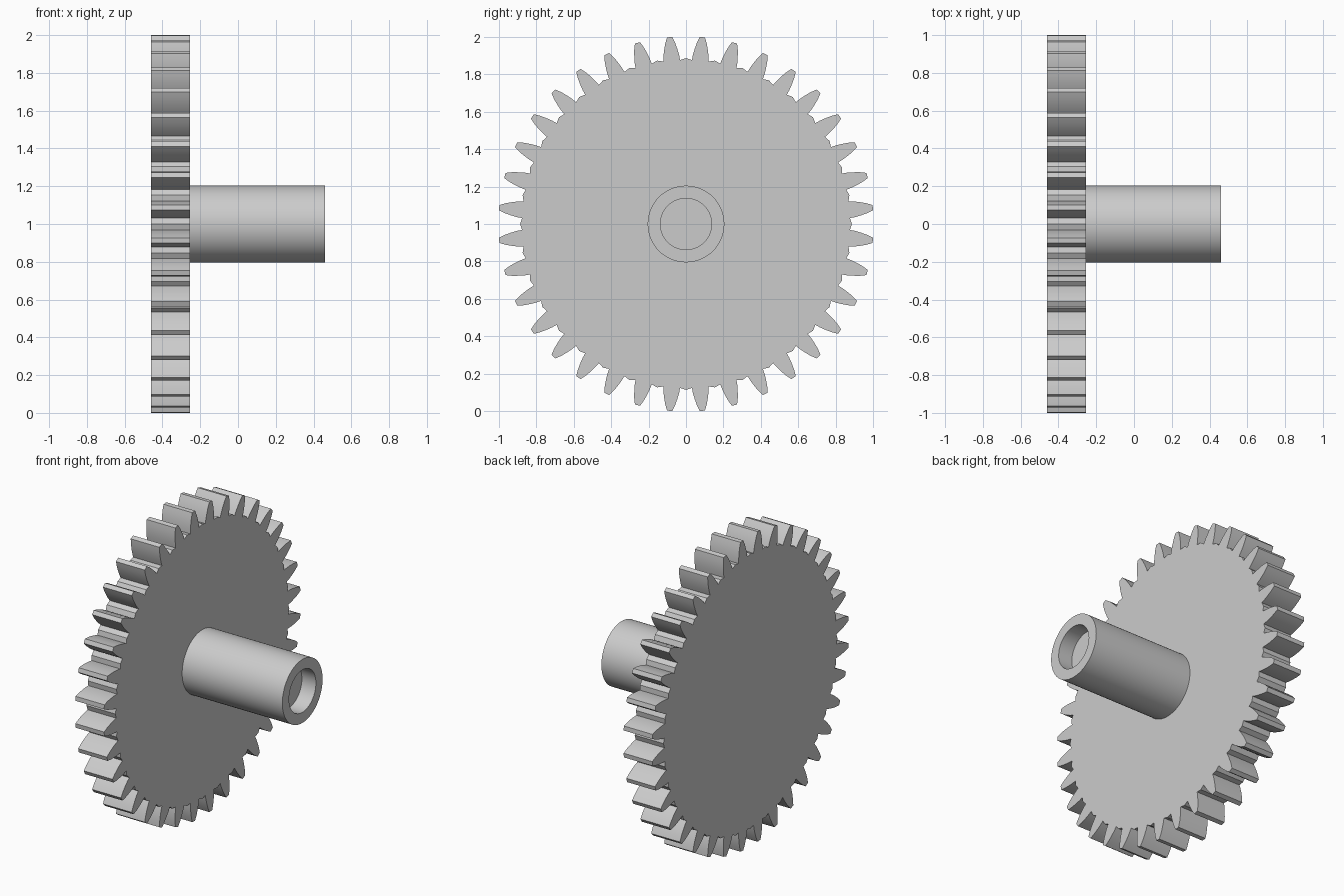
import bpy, bmesh, math

if "Cube" in bpy.data.objects:
    bpy.data.objects.remove(bpy.data.objects["Cube"])

TEETH = 36
BACK, FACE, END = -0.46, -0.255, 0.46
CENTRE_Z = 1.0

grey = bpy.data.materials.new("plain grey")
grey.use_nodes = True
colour = (0.6, 0.6, 0.6, 1)
grey.diffuse_color = colour
grey.node_tree.nodes["Principled BSDF"].inputs["Base Color"].default_value = colour


def ring_point(x, r, a):
    return (x, r * math.sin(a), CENTRE_Z + r * math.cos(a))


def finish(bm, name):
    bmesh.ops.recalc_face_normals(bm, faces=bm.faces)
    mesh = bpy.data.meshes.new(name)
    bm.to_mesh(mesh)
    bm.free()
    mesh.materials.append(grey)
    obj = bpy.data.objects.new(name, mesh)
    bpy.context.collection.objects.link(obj)
    bpy.ops.object.select_all(action='DESELECT')
    obj.select_set(True)
    bpy.context.view_layer.objects.active = obj
    bpy.ops.object.shade_smooth_by_angle(angle=math.radians(25))
    return obj


# Toothed wheel: half a tooth flank (radius, half width), mirrored and repeated
flank = [(0.877, 0.045), (0.905, 0.042), (0.935, 0.036), (0.97, 0.027), (1.0026, 0.014)]
tooth = [(r, -w / r) for r, w in flank] + [(r, w / r) for r, w in reversed(flank)]
step = 2 * math.pi / TEETH
outline = []
for i in range(TEETH):
    outline.append((0.887, i * step))
    outline += [(r, (i + 0.5) * step + a) for r, a in tooth]

bm = bmesh.new()
disc = bm.faces.new([bm.verts.new(ring_point(BACK, r, a)) for r, a in outline])
extruded = bmesh.ops.extrude_face_region(bm, geom=[disc], use_keep_orig=True)
moved = [v for v in extruded["geom"] if isinstance(v, bmesh.types.BMVert)]
bmesh.ops.translate(bm, verts=moved, vec=(FACE - BACK, 0, 0))
finish(bm, "gear_wheel")

# Hub: turned profile with a shallow blind bore in its end
profile = [(FACE, 0.205), (END, 0.205), (END, 0.137), (END - 0.1, 0.137)]
SIDES = 64
bm = bmesh.new()
rings = [[bm.verts.new(ring_point(x, r, 2 * math.pi * i / SIDES)) for i in range(SIDES)]
         for x, r in profile]
for a, b in zip(rings, rings[1:]):
    for i in range(SIDES):
        j = (i + 1) % SIDES
        bm.faces.new((a[i], a[j], b[j], b[i]))
bm.faces.new(rings[-1])
finish(bm, "hub")
